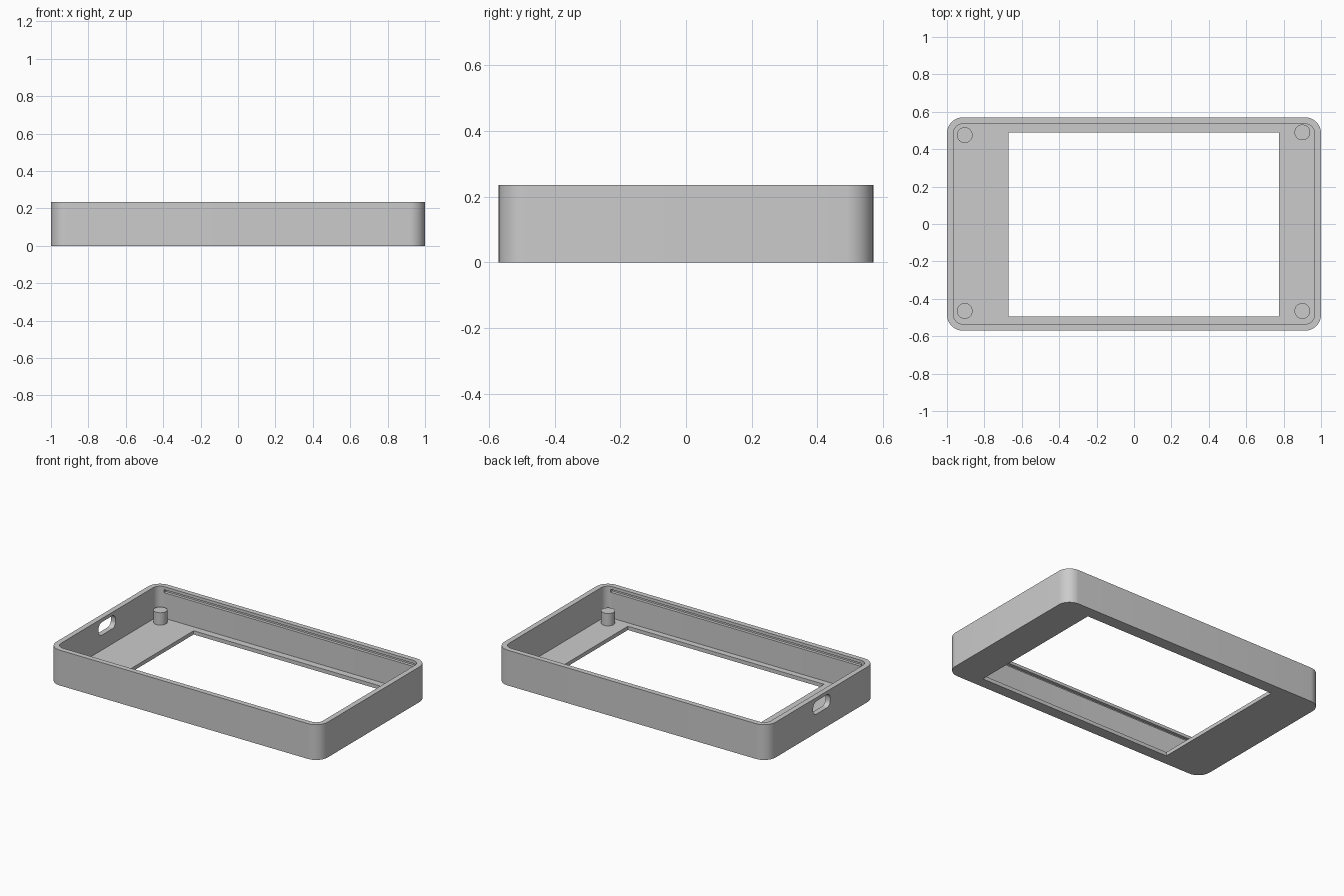
import bpy, bmesh, math
from mathutils import Matrix

cube = bpy.data.objects.get("Cube")
if cube:
    bpy.data.objects.remove(cube, do_unlink=True)

grey = bpy.data.materials.new("light_grey_plastic")
grey.use_nodes = True
colour = (0.6, 0.6, 0.6, 1)
grey.diffuse_color = colour
grey.node_tree.nodes["Principled BSDF"].inputs["Base Color"].default_value = colour

WALL, FLOOR, HEIGHT = 0.035, 0.025, 0.235
HALF_X, HALF_Y = 1.0, 0.57


def rounded_prism(name, x0, x1, y0, y1, z0, z1, radius=0, steps=10, turn=None):
    """Extrude a rectangle with rounded corners from z0 to z1."""
    bm = bmesh.new()
    points = []
    corners = [(x1, y1, -1, -1), (x0, y1, 1, -1), (x0, y0, 1, 1), (x1, y0, -1, 1)]
    for i, (x, y, sx, sy) in enumerate(corners):
        for k in range(steps + 1 if radius else 1):
            a = math.pi / 2 * (i + k / steps)
            points.append((x + radius * (sx + math.cos(a)),
                           y + radius * (sy + math.sin(a)), z0))
    base = bm.faces.new([bm.verts.new(p) for p in points])
    top = bmesh.ops.extrude_face_region(bm, geom=[base])["geom"]
    bmesh.ops.translate(bm, vec=(0, 0, z1 - z0),
                        verts=[v for v in top if isinstance(v, bmesh.types.BMVert)])
    if turn:
        bm.transform(turn)
    bmesh.ops.recalc_face_normals(bm, faces=bm.faces)
    mesh = bpy.data.meshes.new(name)
    bm.to_mesh(mesh)
    bm.free()
    mesh.materials.append(grey)
    obj = bpy.data.objects.new(name, mesh)
    bpy.context.collection.objects.link(obj)
    return obj


def select(obj):
    bpy.ops.object.select_all(action='DESELECT')
    obj.select_set(True)
    bpy.context.view_layer.objects.active = obj


def cut(target, cutter):
    cutter.hide_render = True
    mod = target.modifiers.new("cut", 'BOOLEAN')
    mod.operation, mod.solver, mod.object = 'DIFFERENCE', 'EXACT', cutter
    select(target)
    bpy.ops.object.modifier_apply(modifier=mod.name)
    bpy.data.objects.remove(cutter, do_unlink=True)


# Outer shell with rounded vertical corners
case = rounded_prism("case_shell", -HALF_X, HALF_X, -HALF_Y, HALF_Y, 0, HEIGHT, 0.085)

# Open cavity above the floor
inx, iny = HALF_X - WALL, HALF_Y - WALL
cut(case, rounded_prism("cavity_cutter", -inx, inx, -iny, iny, FLOOR, 0.4, 0.05))

# Off-centre display window through the floor
cut(case, rounded_prism("window_cutter", -0.67, 0.775, -0.495, 0.49, -0.1, 0.1))

# Retaining grooves near the rim of both long walls
for side in (-1, 1):
    y0, y1 = sorted((side * (iny - 0.02), side * (iny + 0.02)))
    cut(case, rounded_prism("groove_cutter", -0.92, 0.93, y0, y1, 0.195, 0.215))

# Cable slot in the right end wall
turn = Matrix.Translation((-1, 0, 0.168)) @ Matrix.Rotation(math.pi / 2, 4, 'Y')
cut(case, rounded_prism("slot_cutter", -0.043, 0.043, -0.09, 0.09, -0.1, 0.1, 0.036, turn=turn))

# Four mounting posts standing on the floor
posts = {"back_right_post": (-0.905, 0.475), "front_right_post": (-0.905, -0.465),
         "back_left_post": (0.9, 0.49), "front_left_post": (0.9, -0.465)}
parts = [case]
r = 0.042
for name, (x, y) in posts.items():
    parts.append(rounded_prism(name, x - r, x + r, y - r, y + r, FLOOR - 0.01, 0.107, r * 0.999, 8))

# Smooth the rounded corners and keep the edges sharp
for obj in parts:
    select(obj)
    bpy.ops.object.shade_smooth_by_angle(angle=math.radians(30))
